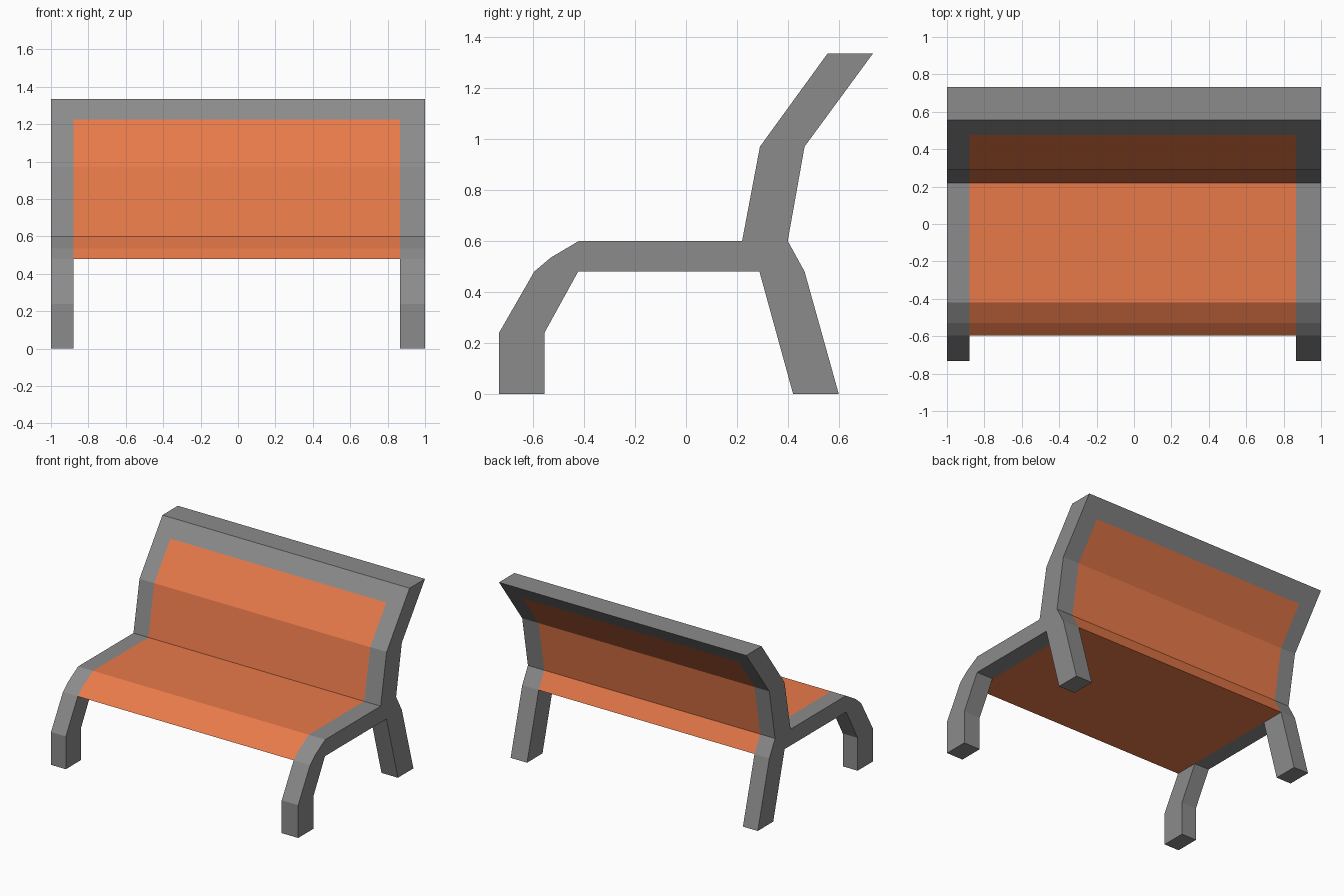
import bpy
import bmesh

if "Cube" in bpy.data.objects:
    bpy.data.objects.remove(bpy.data.objects["Cube"])

# Shared (y, z) outline points of the bench side
FRONT = [(-0.595, 0.48), (-0.53, 0.535), (-0.42, 0.60), (0.22, 0.60), (0.29, 0.97)]
REAR = [(0.465, 0.97), (0.399, 0.60), (0.465, 0.48)]
TOP = [(0.555, 1.335), (0.733, 1.335)]


def at_height(a, b, z):
    """Point on the line a-b at height z, so the rail stays flush."""
    t = (z - a[1]) / (b[1] - a[1])
    return (a[0] + t * (b[0] - a[0]), z)


RAIL_FRONT = at_height(FRONT[-1], TOP[0], 1.225)
RAIL_REAR = at_height(REAR[0], TOP[1], 1.225)

# Inner edges of the side frames
X_LEFT, X_RIGHT = -0.88, 0.867


def make_material(name, color):
    mat = bpy.data.materials.new(name)
    mat.diffuse_color = (*color, 1)
    mat.use_nodes = True
    mat.node_tree.nodes["Principled BSDF"].inputs["Base Color"].default_value = mat.diffuse_color
    return mat


def extrude_profile(name, profile, x0, x1, material):
    """Extrude a closed (y, z) outline from x0 to x1."""
    bm = bmesh.new()
    face = bm.faces.new([bm.verts.new((x0, y, z)) for y, z in profile])
    ext = bmesh.ops.extrude_face_region(bm, geom=[face])
    moved = [g for g in ext["geom"] if isinstance(g, bmesh.types.BMVert)]
    bmesh.ops.translate(bm, verts=moved, vec=(x1 - x0, 0, 0))
    bmesh.ops.recalc_face_normals(bm, faces=bm.faces)
    mesh = bpy.data.meshes.new(name)
    bm.to_mesh(mesh)
    bm.free()
    mesh.materials.append(material)
    obj = bpy.data.objects.new(name, mesh)
    bpy.context.collection.objects.link(obj)


orange = make_material("orange_panel", (0.81, 0.195, 0.068))
grey = make_material("dark_grey_frame", (0.26, 0.26, 0.26))

# Side frames: front leg, seat side, back upright and rear leg in one outline
frame = ([(-0.733, 0), (-0.733, 0.24)] + FRONT + [RAIL_FRONT] + TOP + [RAIL_REAR] + REAR +
         [(0.599, 0), (0.42, 0), (0.288, 0.48), (-0.423, 0.48), (-0.555, 0.24), (-0.555, 0)])
extrude_profile("left_side_frame", frame, -1, X_LEFT, grey)
extrude_profile("right_side_frame", frame, X_RIGHT, 1, grey)

# Orange seat and backrest, flush with the frames
extrude_profile("seat_and_backrest", FRONT + [RAIL_FRONT, RAIL_REAR] + REAR,
                X_LEFT, X_RIGHT, orange)

# Grey rail along the top of the backrest
extrude_profile("top_rail", [RAIL_FRONT] + TOP + [RAIL_REAR], X_LEFT, X_RIGHT, grey)
